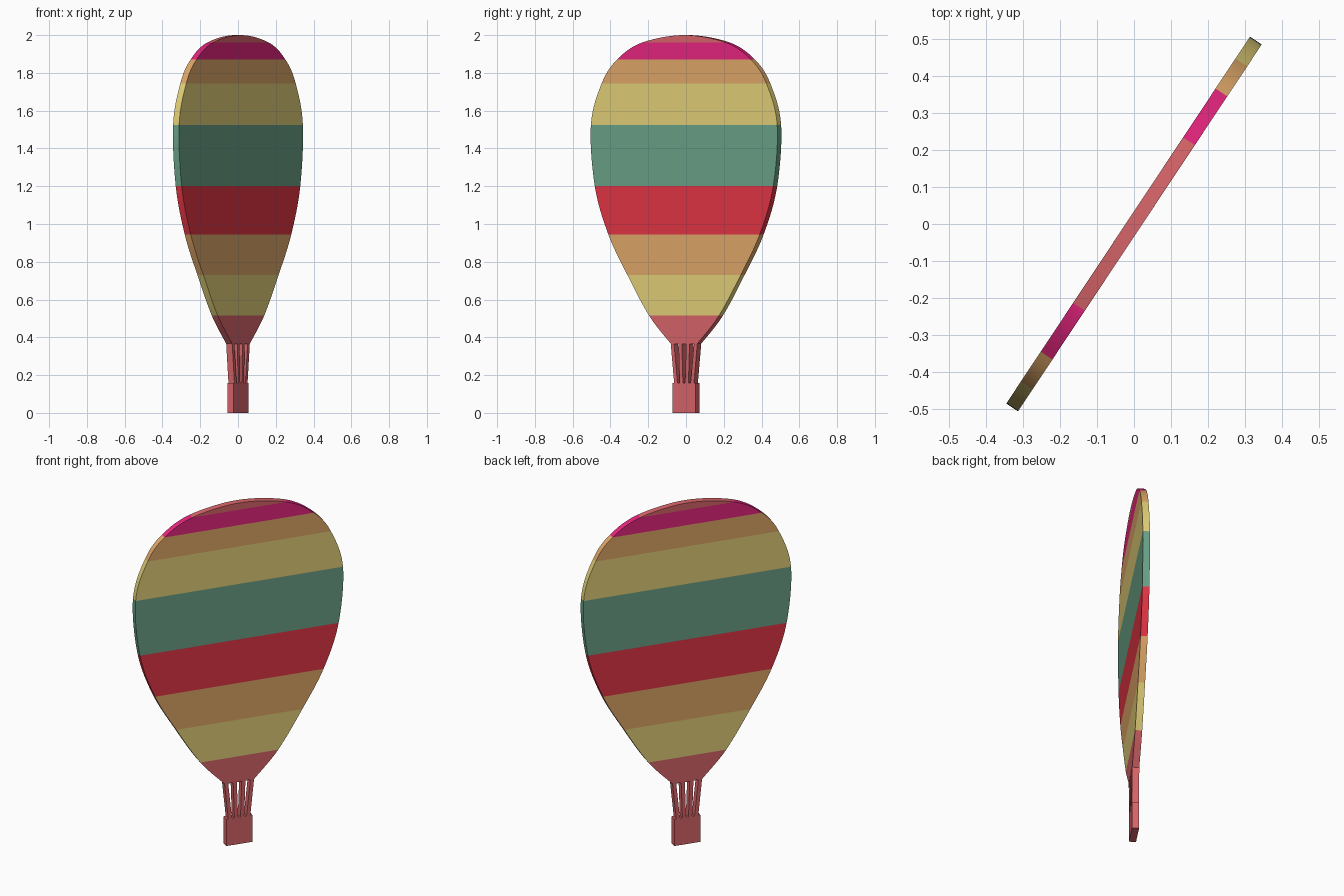
import bpy, math

if "Cube" in bpy.data.objects:
    bpy.data.objects.remove(bpy.data.objects["Cube"])

ANGLE = math.radians(56.4)   # heading of the flat cut-out
T = 0.038                    # slab thickness


def material(name, rgb):
    m = bpy.data.materials.new(name)
    m.diffuse_color = [(c / 255) ** 2.2 for c in rgb] + [1]
    m.use_nodes = True
    m.node_tree.nodes["Principled BSDF"].inputs["Base Color"].default_value = m.diffuse_color
    return m


salmon = material("salmon", (216, 102, 106))
pink = material("pink", (230, 42, 126))
tan = material("tan", (222, 166, 104))
yellow = material("yellow", (226, 207, 120))
green = material("green", (106, 160, 134))
red = material("red", (226, 56, 70))


def slab(name, pts, mat):
    """Extrude a closed (s, z) outline to thickness T."""
    n = len(pts)
    verts = [(s, y, z) for y in (-T / 2, T / 2) for s, z in pts]
    faces = [tuple(range(n)), tuple(range(2 * n - 1, n - 1, -1))]
    faces += [((i + 1) % n, i, n + i, n + (i + 1) % n) for i in range(n)]
    me = bpy.data.meshes.new(name)
    me.from_pydata(verts, [], faces)
    me.materials.append(mat)
    ob = bpy.data.objects.new(name, me)
    bpy.context.collection.objects.link(ob)
    ob.rotation_euler.z = ANGLE
    bpy.ops.object.select_all(action='DESELECT')
    ob.select_set(True)
    bpy.context.view_layer.objects.active = ob
    bpy.ops.object.shade_smooth_by_angle(angle=math.radians(30))
    return ob


def catmull(p0, p1, p2, p3, t):
    return tuple(0.5 * (2 * b + (c - a) * t + (2 * a - 5 * b + 4 * c - d) * t ** 2
                        + (3 * b - a - 3 * c + d) * t ** 3)
                 for a, b, c, d in zip(p0, p1, p2, p3))


# Envelope: half-outline whose control points are the stripe boundaries
prof = [(.083, .365), (.222, .515), (.36, .73), (.481, .945), (.567, 1.2),
        (.592, 1.525), (.523, 1.745), (.426, 1.87), (.268, 1.96), (0, 2.0)]
ctrl = [(-.04, .24)] + prof + [(-.268, 1.96)]
stripes = [("mouth", salmon), ("lower_yellow", yellow), ("lower_tan", tan),
           ("red", red), ("green", green), ("upper_yellow", yellow),
           ("upper_tan", tan), ("pink", pink), ("crown", salmon)]
STEPS = 10
for i, (name, mat) in enumerate(stripes):
    right = [catmull(*ctrl[i:i + 4], k / STEPS) for k in range(STEPS + 1)]
    left = [(-s, z) for s, z in reversed(right) if s > 1e-5]
    slab("envelope_stripe_" + name, right + left, mat)

# Ropes fanning out from basket to mouth
for k in range(4):
    f = (k - 1.5) / 1.5
    b, t, w = f * .052, f * .074, .0105
    slab(f"rope_{k + 1}", [(b - w, .155), (b + w, .155), (t + w, .368), (t - w, .368)], salmon)

# Basket
slab("basket", [(-.074, 0), (.074, 0), (.074, .158), (-.074, .158)], salmon)
